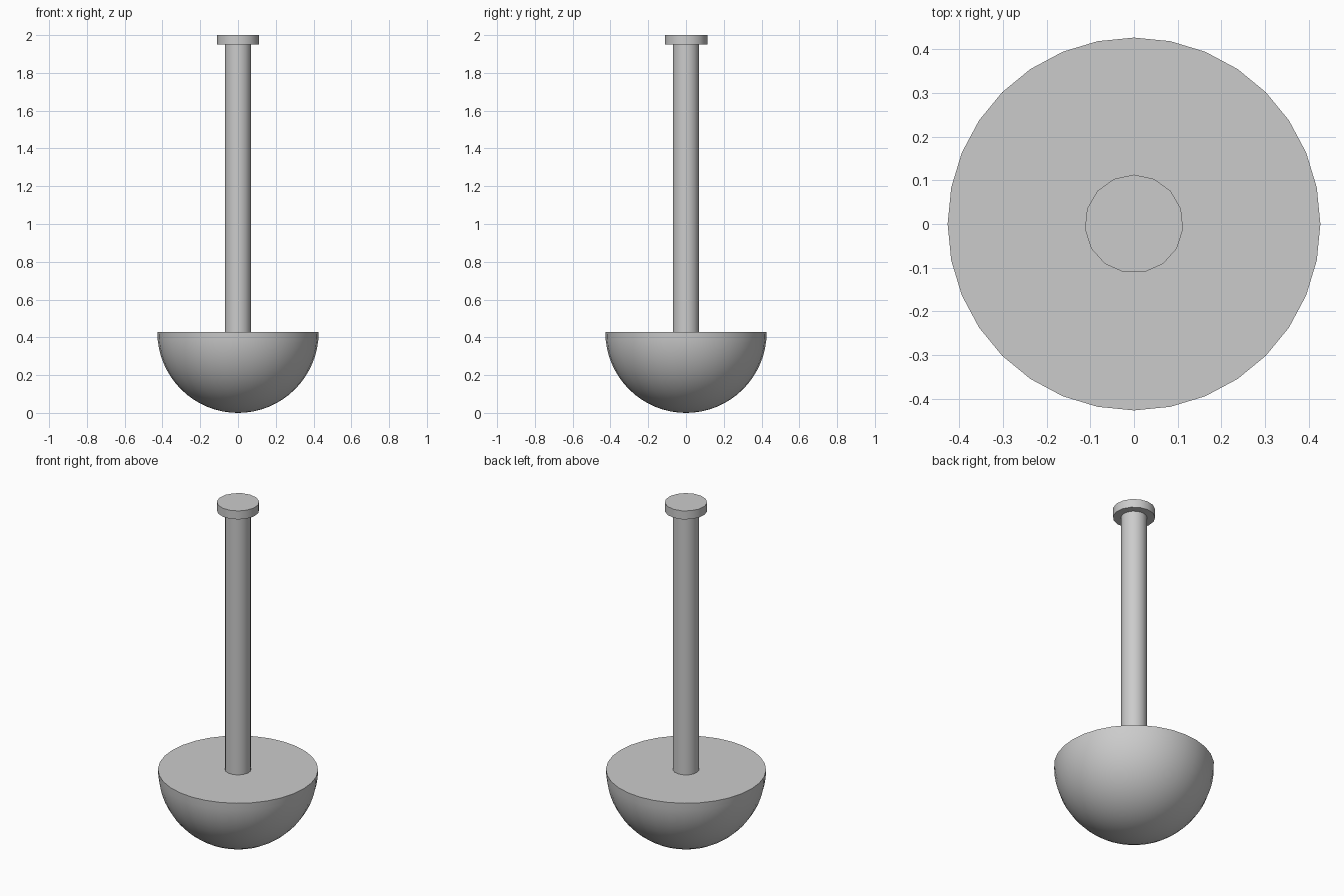
import bpy
import math

cube = bpy.data.objects.get("Cube")
if cube:
    bpy.data.objects.remove(cube, do_unlink=True)

# Single plain grey
grey = bpy.data.materials.new("grey")
grey.use_nodes = True
colour = (0.6, 0.6, 0.6, 1)
grey.diffuse_color = colour
grey.node_tree.nodes["Principled BSDF"].inputs["Base Color"].default_value = colour


def lathe(name, profile, sides):
    """Spin (radius, z) points around z; zero radius makes a pole."""
    verts, rings, faces = [], [], []
    for r, z in profile:
        count = sides if r > 1e-5 else 1
        start = len(verts)
        rings.append([start + i % count for i in range(sides)])
        for i in range(count):
            a = math.pi / 2 + math.tau * i / sides
            verts.append((r * math.cos(a), r * math.sin(a), z))
    for low, high in zip(rings, rings[1:]):
        for i in range(sides):
            j = (i + 1) % sides
            loop = [low[i], low[j], high[j], high[i]]
            faces.append(list(dict.fromkeys(loop)))
    # Flat caps on open ends
    if profile[0][0] > 1e-5:
        faces.append(rings[0][::-1])
    if profile[-1][0] > 1e-5:
        faces.append(rings[-1])
    mesh = bpy.data.meshes.new(name)
    mesh.from_pydata(verts, [], faces)
    mesh.materials.append(grey)
    obj = bpy.data.objects.new(name, mesh)
    bpy.context.collection.objects.link(obj)
    bpy.ops.object.select_all(action="DESELECT")
    obj.select_set(True)
    bpy.context.view_layer.objects.active = obj
    bpy.ops.object.shade_smooth_by_angle(angle=math.radians(35))
    return obj


# Solid half ball with a flat top
R = 0.427
steps = 16
bowl = [(R * math.sin(t), R - R * math.cos(t))
        for t in (math.pi / 2 * i / steps for i in range(steps + 1))]
lathe("half_ball_base", bowl, 32)

# Upright shaft and end cap
lathe("shaft", [(0.07, R), (0.07, 1.95)], 15)
lathe("end_cap", [(0.113, 1.95), (0.113, 2.0)], 15)
